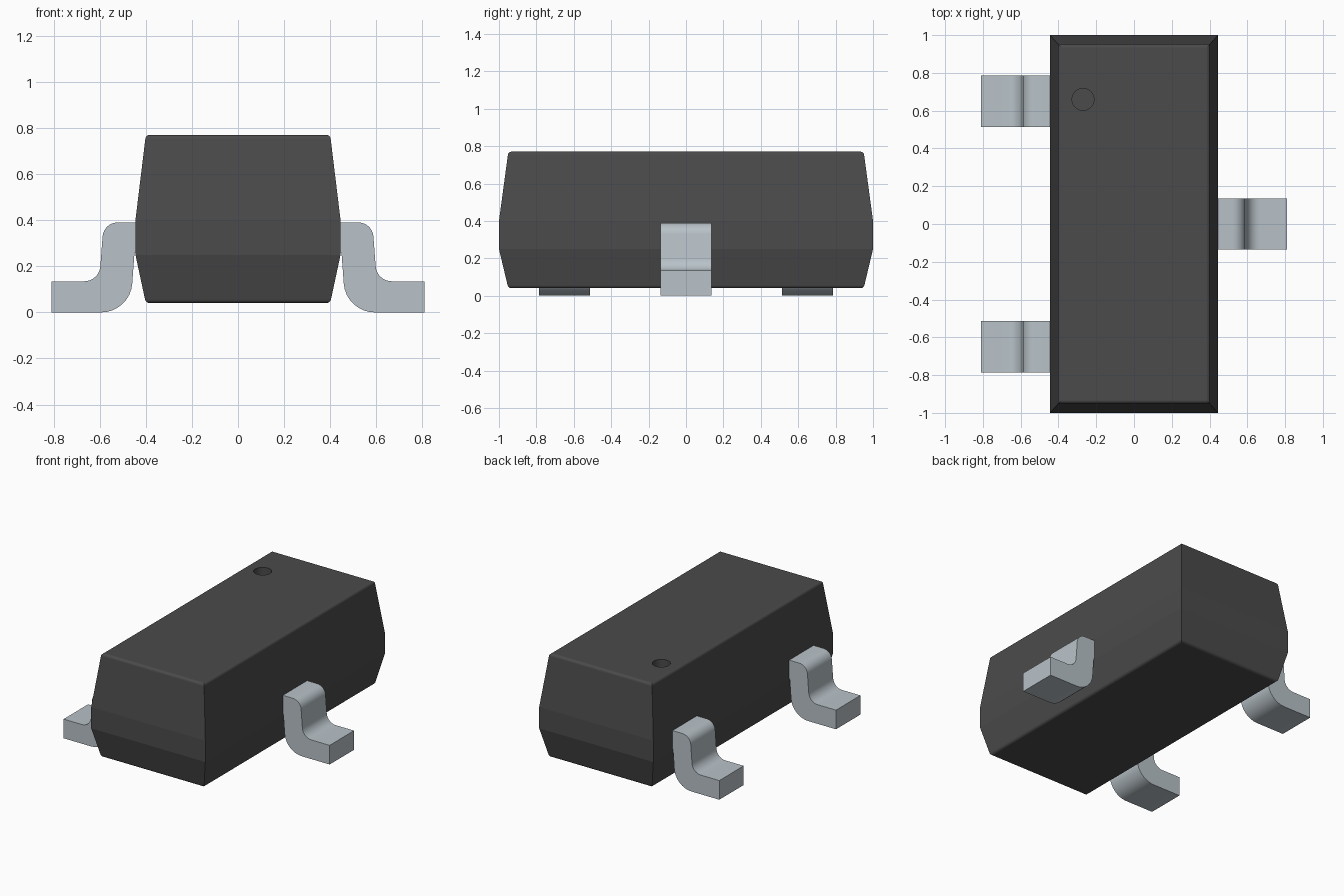
import bpy, bmesh, math
from mathutils import Vector

default = bpy.data.objects.get("Cube")
if default:
    bpy.data.objects.remove(default, do_unlink=True)


def material(name, colour):
    m = bpy.data.materials.new(name)
    m.use_nodes = True
    m.diffuse_color = colour
    m.node_tree.nodes["Principled BSDF"].inputs["Base Color"].default_value = colour
    return m


def make_object(name, bm, mat):
    bmesh.ops.recalc_face_normals(bm, faces=bm.faces[:])
    mesh = bpy.data.meshes.new(name)
    bm.to_mesh(mesh)
    bm.free()
    mesh.materials.append(mat)
    obj = bpy.data.objects.new(name, mesh)
    bpy.context.collection.objects.link(obj)
    return obj


def activate(obj):
    bpy.ops.object.select_all(action="DESELECT")
    obj.select_set(True)
    bpy.context.view_layer.objects.active = obj


def rounded(corners, steps=8):
    """Profile with each (x, z, radius) corner replaced by an arc."""
    out = []
    for i, (x, z, r) in enumerate(corners):
        p = Vector((x, z))
        if not r:
            out.append(p)
            continue
        a = (Vector(corners[i - 1][:2]) - p).normalized()
        b = (Vector(corners[(i + 1) % len(corners)][:2]) - p).normalized()
        half = a.angle(b) / 2
        centre = p + (a + b).normalized() * r / math.sin(half)
        start = (p + a * r / math.tan(half) - centre).normalized()
        end = (p + b * r / math.tan(half) - centre).normalized()
        sweep = math.pi - 2 * half
        for k in range(steps + 1):
            t = sweep * k / steps
            spoke = (start * math.sin(sweep - t) + end * math.sin(t)) / math.sin(sweep)
            out.append(centre + spoke * r)
    return out


plastic = material("dark plastic", (0.07, 0.07, 0.07, 1))
metal = material("tinned metal", (0.48, 0.54, 0.58, 1))

# Moulded body: stacked rectangles widest around the middle
LOW, HIGH = 0.04, 0.77
bm = bmesh.new()
rings = []
for z, hx, hy in [(LOW, 0.4, 0.95), (0.25, 0.445, 1), (0.4, 0.445, 1), (HIGH, 0.4, 0.95)]:
    rings.append([bm.verts.new((sx * hx, sy * hy, z))
                  for sx, sy in [(-1, -1), (1, -1), (1, 1), (-1, 1)]])
for lower, upper in zip(rings, rings[1:]):
    for i in range(4):
        j = (i + 1) % 4
        bm.faces.new((lower[i], lower[j], upper[j], upper[i]))
caps = [bm.faces.new(rings[0]), bm.faces.new(rings[-1])]

# Soft top and bottom rims
rims = [e for cap in caps for e in cap.edges]
bmesh.ops.bevel(bm, geom=rims, offset=0.016, segments=4, profile=0.5, affect="EDGES")
body = make_object("body", bm, plastic)

# Round pin marker sunk into the top
bm = bmesh.new()
bmesh.ops.create_cone(bm, cap_ends=True, segments=40, radius1=0.058, radius2=0.058, depth=0.16)
bmesh.ops.translate(bm, verts=bm.verts[:], vec=(-0.27, 0.66, HIGH))
cutter = make_object("marker_cutter", bm, plastic)
cutter.hide_render = True
cut = body.modifiers.new("marker", "BOOLEAN")
cut.operation, cut.solver, cut.object = "DIFFERENCE", "EXACT", cutter
activate(body)
bpy.ops.object.modifier_apply(modifier=cut.name)
bpy.data.objects.remove(cutter, do_unlink=True)

# Gull-wing leads: one bent profile, extruded and mirrored
PROFILE = rounded([(0.38, 0.39, 0), (0.583, 0.39, 0.065), (0.602, 0.135, 0.07),
                   (0.81, 0.135, 0), (0.81, 0, 0), (0.468, 0, 0.135),
                   (0.449, 0.26, 0), (0.38, 0.26, 0)])


def lead(name, side, y, width=0.272):
    bm = bmesh.new()
    face = bm.faces.new([bm.verts.new((side * p.x, y - width / 2, p.y)) for p in PROFILE])
    grown = bmesh.ops.extrude_face_region(bm, geom=[face])["geom"]
    bmesh.ops.translate(bm, vec=(0, width, 0),
                        verts=[g for g in grown if isinstance(g, bmesh.types.BMVert)])
    activate(make_object(name, bm, metal))
    bpy.ops.object.shade_smooth_by_angle(angle=math.radians(30))


lead("left_lead", 1, 0)
lead("right_front_lead", -1, -0.65)
lead("right_back_lead", -1, 0.65)
